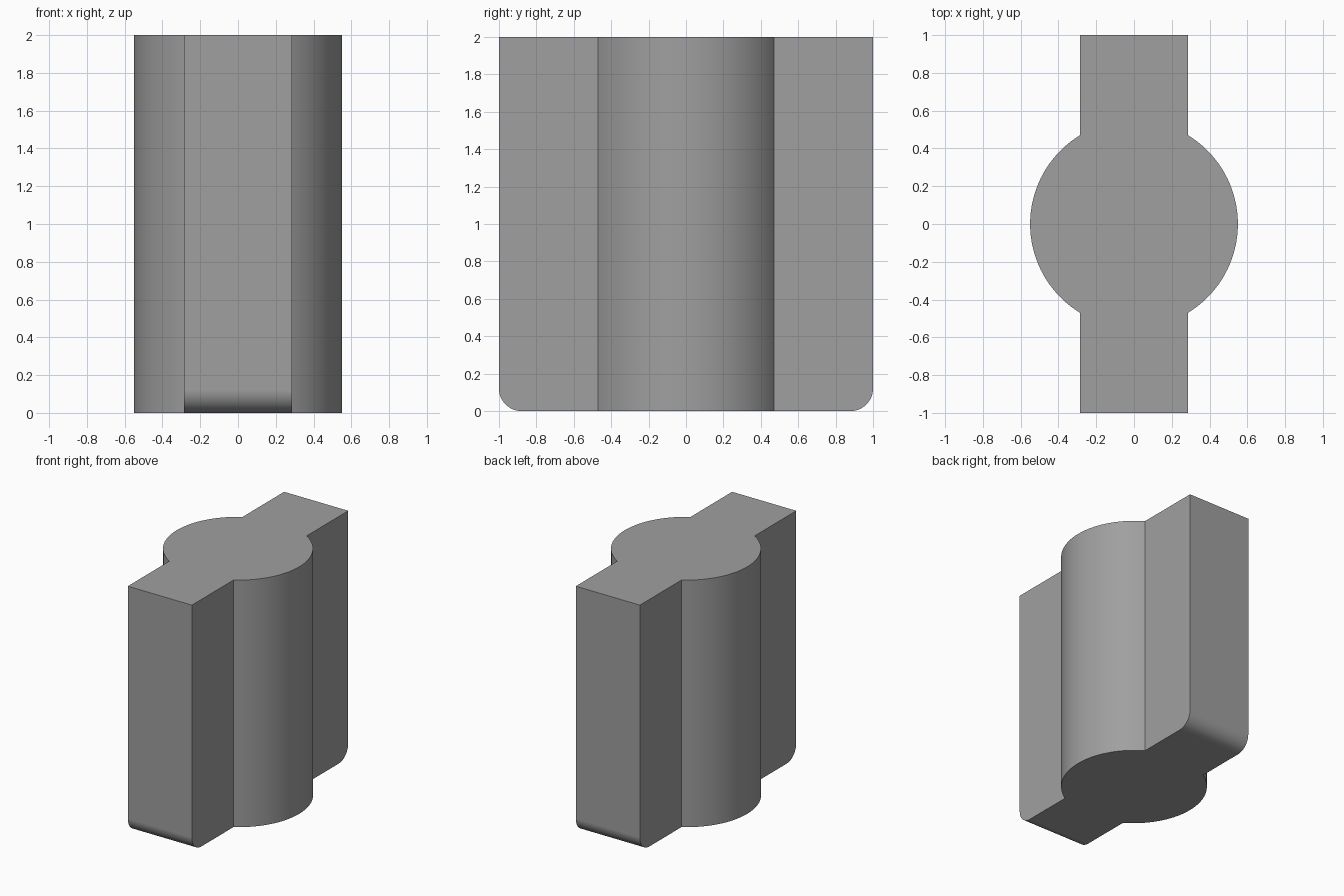
import bpy, bmesh, math

if "Cube" in bpy.data.objects:
    bpy.data.objects.remove(bpy.data.objects["Cube"])

R, HALF_W, HALF_L, HEIGHT, FILLET = 0.55, 0.287, 1.0, 2.0, 0.12
ARC_STEPS = 36

grey = bpy.data.materials.new("mid grey")
grey.diffuse_color = (0.35, 0.35, 0.35, 1)
grey.use_nodes = True
grey.node_tree.nodes["Principled BSDF"].inputs["Base Color"].default_value = grey.diffuse_color

# Plan outline: round core with a straight wing at front and back
a = math.acos(HALF_W / R)
half = [(HALF_W, -HALF_L)]
for i in range(ARC_STEPS + 1):
    t = -a + 2 * a * i / ARC_STEPS
    half.append((R * math.cos(t), R * math.sin(t)))
half.append((HALF_W, HALF_L))
outline = half + [(-x, -y) for x, y in half]

# Extrude the outline into the full-height body
bm = bmesh.new()
base = bm.faces.new([bm.verts.new((x, y, 0)) for x, y in outline])
top = bmesh.ops.extrude_face_region(bm, geom=[base], use_keep_orig=True)
bmesh.ops.translate(bm, vec=(0, 0, HEIGHT),
                    verts=[g for g in top["geom"] if isinstance(g, bmesh.types.BMVert)])
bmesh.ops.recalc_face_normals(bm, faces=bm.faces[:])

# Round the lower outer edge of each wing
ends = [e for e in bm.edges
        if all(v.co.z < 0.001 and abs(v.co.y) > HALF_L - 0.001 for v in e.verts)]
bmesh.ops.bevel(bm, geom=ends, offset=FILLET, offset_type='OFFSET',
                segments=12, profile=0.5, affect='EDGES')
bmesh.ops.recalc_face_normals(bm, faces=bm.faces[:])

mesh = bpy.data.meshes.new("winged_post")
bm.to_mesh(mesh)
bm.free()
mesh.materials.append(grey)
post = bpy.data.objects.new("winged_post", mesh)
bpy.context.collection.objects.link(post)

# Smooth curved walls, crisp corners
bpy.context.view_layer.objects.active = post
post.select_set(True)
bpy.ops.object.shade_smooth_by_angle(angle=math.radians(30))
weighted = post.modifiers.new("weighted_normals", 'WEIGHTED_NORMAL')
weighted.keep_sharp = True
